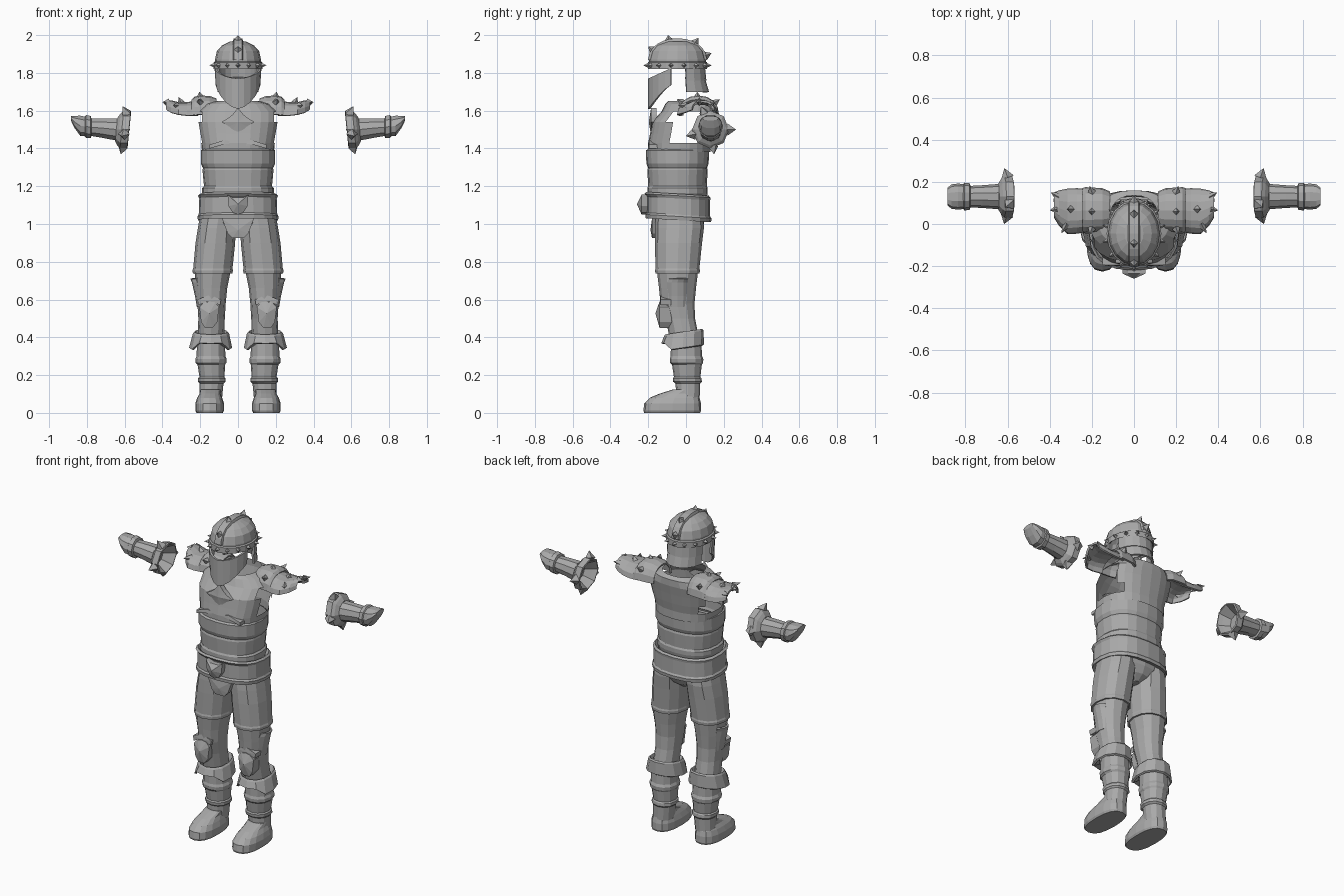
import bpy, bmesh, math
from mathutils import Vector

steel = bpy.data.materials.new("steel_grey")
steel.diffuse_color = (0.40, 0.40, 0.40, 1)


def finish(name, bm, mirror=False, thick=0.0):
    bmesh.ops.recalc_face_normals(bm, faces=bm.faces)
    me = bpy.data.meshes.new(name)
    bm.to_mesh(me)
    bm.free()
    me.materials.append(steel)
    ob = bpy.data.objects.new(name, me)
    bpy.context.collection.objects.link(ob)
    if thick:
        m = ob.modifiers.new("thickness", 'SOLIDIFY')
        m.thickness = thick
        m.offset = -1
    if mirror:
        ob.modifiers.new("mirror", 'MIRROR').use_mirror_merge = False
    return ob


def sp(v, p):
    return math.copysign(abs(v) ** (2 / p), v)


def loft(name, rings, n=14, p=2.2, axis='z', arc=(0, 360), caps=(0, 0), slope=0,
         mirror=False, thick=0.0, keep=None, bend=None):
    """Rings are (x, y, z, half width, half depth) stacked along an axis."""
    bm = bmesh.new()
    full = arc[1] - arc[0] == 360
    cnt = n if full else n + 1
    rows = []
    for x, y, z, a, b in rings:
        row = []
        for i in range(cnt):
            t = math.radians(arc[0] + (arc[1] - arc[0]) * i / n)
            u, v = a * sp(math.cos(t), p), b * sp(math.sin(t), p)
            co = Vector((x + u, y + v, z + slope * v) if axis == 'z' else (x, y + u, z + v))
            row.append(bm.verts.new(bend(co) if bend else co))
        rows.append(row)
    for r, s in zip(rows, rows[1:]):
        for i in range(n):
            j = (i + 1) % cnt
            q = (r[i], r[j], s[j], s[i])
            if keep is None or keep(sum((v.co for v in q), Vector()) / 4):
                bm.faces.new(q)
    for use, row in zip(caps, (rows[0], rows[-1])):
        if use:
            bm.faces.new(row)
    return finish(name, bm, mirror, thick)


def spikes(name, items, size=0.018, mirror=False):
    """Four sided studs from (base, tip) pairs."""
    bm = bmesh.new()
    for base, tip in items:
        b, d = Vector(base), Vector(tip) - Vector(base)
        q = d.to_track_quat('Z', 'Y')
        ring = [bm.verts.new(b + q @ Vector((size * math.cos(k * math.pi / 2),
                size * math.sin(k * math.pi / 2), 0))) for k in range(4)]
        top = bm.verts.new(Vector(tip))
        for k in range(4):
            bm.faces.new((ring[k], ring[(k + 1) % 4], top))
        bm.faces.new(ring)
    finish(name, bm, mirror)


def plate(name, pts, y, depth, bulge=0.0, mirror=False):
    """Front facing outline with thickness and a raised middle."""
    bm = bmesh.new()
    front = [bm.verts.new((x, y, z)) for x, z in pts]
    back = [bm.verts.new((x, y + depth, z)) for x, z in pts]
    mx = sum(p[0] for p in pts) / len(pts)
    mz = sum(p[1] for p in pts) / len(pts)
    mid = bm.verts.new((mx, y - bulge, mz))
    for i in range(len(pts)):
        j = (i + 1) % len(pts)
        bm.faces.new((front[i], front[j], mid))
        bm.faces.new((front[i], front[j], back[j], back[i]))
    bm.faces.new(back)
    finish(name, bm, mirror)


# Breastplate shell with arm holes
loft("breastplate", [(0, -.035, 1.38, .19, .165), (0, -.035, 1.43, .195, .165),
     (0, -.025, 1.48, .205, .165), (0, -.015, 1.54, .215, .165), (0, .015, 1.595, .215, .145),
     (0, .025, 1.635, .17, .135), (0, .02, 1.65, .115, .115)], n=24, p=2.4,
     keep=lambda c: not (-.075 < c.y < .085 and abs(c.x) > .13 and 1.42 < c.z < 1.58))

# Overlapping belly bands
loft("upper_belly_band", [(0, -.042, 1.40, .183, .155), (0, -.045, 1.39, .197, .167),
     (0, -.045, 1.32, .197, .165), (0, -.045, 1.30, .188, .158), (0, -.045, 1.29, .18, .15)], 20, 2.4)
loft("lower_belly_band", [(0, -.045, 1.31, .183, .152), (0, -.045, 1.285, .188, .16),
     (0, -.045, 1.20, .18, .155), (0, -.045, 1.19, .19, .16), (0, -.045, 1.165, .19, .16),
     (0, -.045, 1.12, .175, .15)], 20, 2.4)
# Raised pectoral edges and emblem
plate("pectoral_edge", [(.01, 1.43), (.07, 1.445), (.15, 1.42), (.15, 1.40), (.07, 1.425), (.01, 1.405)],
      -.195, .05, .004, True)
star = []
for k in range(12):
    r = .088 if k % 3 == 0 else .055
    star.append((r * math.sin(k * math.pi / 6), 1.54 + .85 * r * math.cos(k * math.pi / 6)))
plate("chest_emblem", star, -.185, .03, .012)

# Belt, buckle and hips
loft("belt", [(0, -.045, 1.13, .18, .15), (0, -.045, 1.16, .2, .165), (0, -.045, 1.15, .212, .175),
     (0, -.04, 1.135, .205, .168), (0, -.04, 1.05, .208, .168), (0, -.04, 1.04, .215, .175),
     (0, -.04, 1.02, .212, .173), (0, -.04, 1.03, .18, .14)], 20, 2.5, slope=-.06)
plate("belt_buckle", [(-.055, 1.155), (-.028, 1.14), (.028, 1.14), (.055, 1.155), (.05, 1.095),
      (.028, 1.06), (0, 1.05), (-.028, 1.06), (-.05, 1.095)], -.235, .04, .025)
loft("hips", [(0, -.035, 1.06, .19, .135), (0, -.035, 1.0, .165, .13), (0, -.035, .955, .09, .11),
     (0, -.035, .925, .03, .07)], 16, 2.3, caps=(0, 1))
plate("groin_guard", [(-.085, 1.03), (.085, 1.03), (.055, .95), (.03, .925), (-.03, .925), (-.055, .95)],
      -.18, .03, .008)

# Legs
loft("thigh_plate", [(.1, -.035, 1.05, .1, .125), (.112, -.035, .98, .1, .13), (.12, -.04, .9, .105, .125),
     (.133, -.045, .765, .104, .116), (.134, -.045, .755, .107, .119), (.134, -.045, .738, .105, .117),
     (.134, -.045, .738, .094, .107)], 12, mirror=True)
loft("knee_sleeve", [(.134, -.045, .76, .097, .11), (.14, -.045, .66, .083, .098),
     (.14, -.045, .58, .075, .09), (.14, -.03, .5, .07, .078), (.143, -.01, .40, .07, .078)], 12, mirror=True)
loft("shin_guard", [(.143, .0, .40, .074, .08), (.143, .002, .30, .076, .083), (.143, .003, .285, .083, .089),
     (.143, .003, .265, .081, .087), (.141, .005, .255, .073, .079), (.138, .006, .19, .066, .07),
     (.138, .006, .183, .073, .076), (.138, .008, .165, .073, .076), (.14, .01, .155, .063, .065),
     (.145, .01, .07, .06, .062)], 12, mirror=True)


# Boot cuff with a notch cut up at the front
def notch(c):
    if c.z < .365 and c.y < -.105:
        c.z += .04
    return c


loft("boot_cuff", [(.143, -.012, .40, .072, .08), (.143, -.012, .43, .088, .098),
     (.143, -.012, .42, .096, .105), (.145, -.018, .345, .114, .113), (.145, -.018, .34, .104, .103),
     (.143, -.01, .38, .075, .08)], 12, slope=.15, mirror=True, bend=notch)
# Boots
loft("boot_foot", [(.15, -.073, 0, .07, .148), (.15, -.073, .012, .076, .153), (.15, -.071, .05, .076, .15),
     (.15, -.06, .08, .066, .132), (.148, -.04, .102, .055, .1), (.145, -.005, .125, .055, .06)],
     16, 2.5, caps=(1, 1), mirror=True)
# Knee caps and side fins
plate("knee_cap", [(.10, .56), (.12, .585), (.15, .59), (.18, .585), (.205, .56), (.195, .48),
      (.175, .45), (.135, .45), (.11, .48)], -.14, .07, .022, True)
plate("knee_upper_plate", [(.095, .57), (.15, .60), (.21, .57), (.215, .60), (.15, .625), (.09, .60)],
      -.135, .06, .004, True)
loft("knee_side_fin", [(.14, -.04, .71, .112, .07), (.14, -.045, .69, .104, .075), (.14, -.045, .62, .088, .075),
     (.14, -.045, .56, .078, .07)], 4, arc=(-45, 45), mirror=True, thick=.01)

# Helmet dome, brow band and crest
HY = -.045
loft("helmet_dome", [(0, HY, 1.83, .122, .15), (0, HY, 1.87, .122, .15), (0, HY, 1.915, .112, .138),
     (0, HY, 1.945, .085, .112), (0, HY, 1.965, .045, .065), (0, HY, 1.97, .01, .015)], 16, 2, caps=(0, 1))
loft("brow_band", [(0, HY, 1.83, .115, .143), (0, HY, 1.82, .13, .157), (0, HY, 1.855, .13, .157),
     (0, HY, 1.862, .12, .148)], 16, 2)
bm = bmesh.new()
prev = None
for k in range(13):
    t = math.radians(5 + 170 * k / 12)
    c, s = math.cos(t), math.sin(t)
    y, z = HY + .157 * c, 1.85 + .133 * s ** .8
    row = [bm.verts.new(q) for q in ((-.03, y - .02 * c, z - .02 * s), (-.022, y, z),
                                     (.022, y, z), (.03, y - .02 * c, z - .02 * s))]
    if prev:
        for i in range(3):
            bm.faces.new((prev[i], prev[i + 1], row[i + 1], row[i]))
    prev = row
finish("helmet_crest", bm)
studs = []
for k in range(14):
    t = 2 * math.pi * k / 14 - math.pi / 2
    d = Vector((math.cos(t), math.sin(t), 0))
    studs.append(((.128 * d.x, HY + .155 * d.y, 1.84), (.155 * d.x, HY + .182 * d.y, 1.84)))
spikes("brow_studs", studs, .013)
spikes("crest_spikes", [((0, -.09, 1.97), (0, -.095, 2.0)), ((0, .045, 1.955), (0, .065, 1.985)),
       ((0, -.175, 1.92), (0, -.2, 1.94)), ((0, .10, 1.89), (0, .135, 1.905))], .026)


# Face guard: raked lower edge, sight gap above, pointed chin
def mask(c):
    f = max(0, min(1, (-.08 - c.y) / .12))
    c.z = 1.825 - .055 * f if c.z > 1.75 else 1.735 - .125 * f ** 1.3
    return c


loft("face_guard", [(0, -.08, 1.8, .124, .12), (0, -.08, 1.7, .118, .12)], 10, 1.75,
     arc=(180, 360), thick=.012, bend=mask)
# Neck guard in two overlapping plates
loft("neck_guard_upper", [(0, -.03, 1.835, .115, .13), (0, -.03, 1.76, .115, .138)], 8, 2.1,
     arc=(12, 168), thick=.012)
loft("neck_guard_lower", [(0, -.03, 1.78, .108, .128), (0, -.03, 1.70, .112, .152)], 8, 2.1,
     arc=(12, 168), thick=.012)

# Shoulder guards
loft("shoulder_inner_plate", [(.115, .065, 1.575, .09, .09), (.15, .065, 1.58, .105, .098),
     (.20, .065, 1.58, .108, .1), (.23, .065, 1.58, .11, .094), (.245, .065, 1.575, .105, .085)],
     8, 2.2, 'x', (0, 180), mirror=True, thick=.012)
loft("shoulder_outer_plate", [(.21, .065, 1.575, .1, .08), (.27, .062, 1.575, .108, .07),
     (.315, .06, 1.58, .108, .065), (.355, .075, 1.59, .085, .065), (.38, .09, 1.605, .06, .05)],
     8, 2.2, 'x', (0, 180), mirror=True, thick=.012)
spikes("shoulder_spikes", [((.2, .06, 1.672), (.205, .06, 1.70)), ((.2, .15, 1.64), (.21, .18, 1.66)),
       ((.2, -.02, 1.645), (.21, -.05, 1.66)), ((.365, .07, 1.645), (.4, .065, 1.645)),
       ((.36, .13, 1.63), (.395, .15, 1.64)), ((.32, .0, 1.625), (.345, -.045, 1.63)),
       ((.3, .07, 1.64), (.315, .07, 1.672))], .02, True)

# Gauntlets: hollow cuff, forearm, wrist ring and finger cover
GY, GZ = .13, 1.5
loft("gauntlet_cuff", [(.64, GY, GZ, .05, .05), (.60, GY, GZ, .075, .075), (.575, GY, GZ, .088, .09),
     (.578, GY, GZ, .098, .1), (.615, GY, GZ, .098, .1), (.63, GY, GZ, .085, .085),
     (.645, GY, GZ, .06, .062)], 8, 2, 'x', caps=(1, 0), mirror=True,
     bend=lambda c: c + Vector(((1.5 - c.z) * .1, 0, 0)))
loft("gauntlet_forearm", [(.64, GY, GZ, .06, .062), (.72, GY, 1.508, .054, .054), (.79, GY, 1.513, .05, .047)],
     10, 2, 'x', mirror=True)
loft("gauntlet_wrist_ring", [(.775, GY, 1.512, .048, .046), (.78, GY, 1.513, .063, .062),
     (.805, GY, 1.516, .066, .064), (.812, GY, 1.517, .055, .052)], 10, 2, 'x', mirror=True)
loft("gauntlet_finger_cover", [(.80, GY, 1.515, .058, .054), (.835, GY, 1.52, .062, .056),
     (.865, GY, 1.54, .058, .034), (.885, GY, 1.56, .042, .012)], 10, 2.2, 'x', caps=(0, 1), mirror=True)
cuff = []
for deg in (0, 112, 195, 278):
    c, s = math.cos(math.radians(deg)), math.sin(math.radians(deg))
    cuff.append(((.6 - .01 * s, GY + .09 * c, GZ + .09 * s), (.615 - .005 * s, GY + .135 * c, GZ + .133 * s)))
spikes("gauntlet_spikes", cuff, .032, True)
